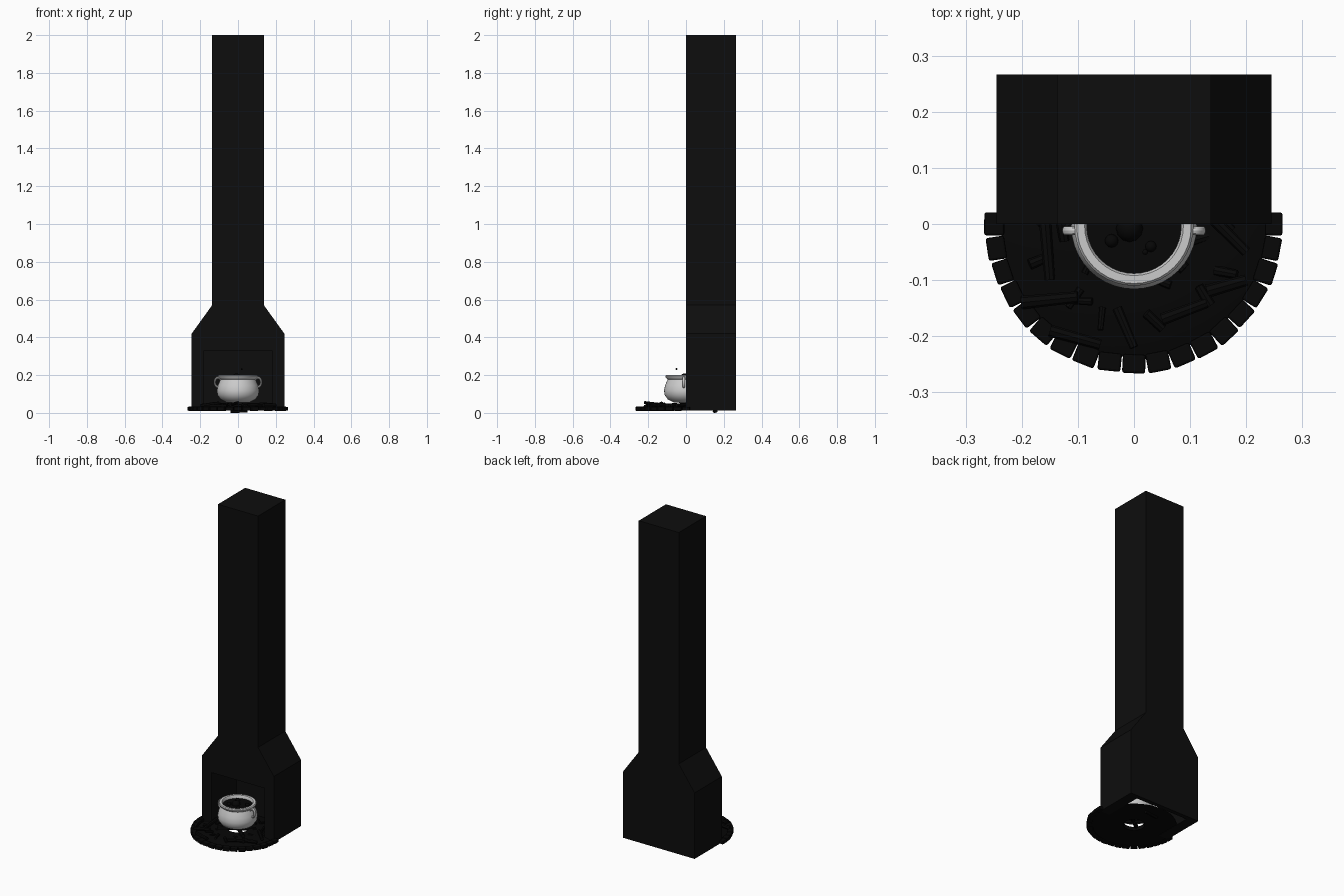
import bpy, bmesh, math, random
from mathutils import Vector, Matrix

random.seed(4)
cube = bpy.data.objects.get("Cube")
if cube:
    bpy.data.objects.remove(cube)


def material(name, rgb):
    m = bpy.data.materials.new(name)
    m.use_nodes = True
    m.diffuse_color = (*rgb, 1)
    m.node_tree.nodes["Principled BSDF"].inputs["Base Color"].default_value = (*rgb, 1)
    return m


SOOT = material("sooty plaster", (.004, .004, .004))
STONE = material("black stone", (.002, .002, .002))
WOOD = material("charred wood", (.0025, .0025, .0025))
IRON = material("pale metal", (.6, .6, .6))


def finish(bm, name, mat, smooth=False):
    bmesh.ops.recalc_face_normals(bm, faces=bm.faces)
    me = bpy.data.meshes.new(name)
    bm.to_mesh(me)
    bm.free()
    ob = bpy.data.objects.new(name, me)
    bpy.context.collection.objects.link(ob)
    me.materials.append(mat)
    if smooth:
        bpy.ops.object.select_all(action='DESELECT')
        ob.select_set(True)
        bpy.context.view_layer.objects.active = ob
        bpy.ops.object.shade_smooth_by_angle(angle=math.radians(45))
    return ob


def extrude_outline(name, outline, y0, y1, mat):
    bm = bmesh.new()
    face = bm.faces.new([bm.verts.new((x, y0, z)) for x, z in outline])
    new = bmesh.ops.extrude_face_region(bm, geom=[face])["geom"]
    bmesh.ops.translate(bm, vec=(0, y1 - y0, 0),
                        verts=[v for v in new if isinstance(v, bmesh.types.BMVert)])
    return finish(bm, name, mat)


def lathe(name, profile, mat, y=0.0, closed=False, steps=40):
    bm = bmesh.new()
    verts = [bm.verts.new((r, 0, z)) for r, z in profile]
    pairs = list(zip(verts, verts[1:])) + ([(verts[-1], verts[0])] if closed else [])
    edges = [bm.edges.new(p) for p in pairs]
    bmesh.ops.spin(bm, geom=verts + edges, cent=(0, 0, 0), axis=(0, 0, 1),
                   angle=math.tau, steps=steps)
    bmesh.ops.remove_doubles(bm, verts=bm.verts, dist=.0001)
    bmesh.ops.translate(bm, vec=(0, y, 0), verts=bm.verts)
    return finish(bm, name, mat, True)


def add_log(bm, a, b, radius):
    a, b = Vector(a), Vector(b)
    turn = (b - a).to_track_quat('Z', 'Y').to_matrix().to_4x4()
    bmesh.ops.create_cone(bm, cap_ends=True, segments=8, radius1=radius,
                          radius2=radius * .85, depth=(b - a).length,
                          matrix=Matrix.Translation((a + b) / 2) @ turn)


# Chimney breast with an open firebox, tapering into a tall flue
half = [(.18, .33), (.18, .012), (.245, .012), (.245, .42), (.137, .57), (.137, 2)]
outline = half + [(-x, z) for x, z in reversed(half)]
extrude_outline("chimney", outline, 0, .24, SOOT)
back = [p for p in half if p[0] != .18]
extrude_outline("chimney_back", back + [(-x, z) for x, z in reversed(back)], .24, .266, SOOT)

# Half ring of rough hearth stones
bm = bmesh.new()
count = 19
for i in range(count):
    angle = math.pi * i / (count - 1)
    size = (.033 + random.uniform(-.003, .003), .041, .022 + random.uniform(-.002, .002))
    place = (Matrix.Rotation(-angle, 4, 'Z') @ Matrix.Translation((.249, 0, .022))
             @ Matrix.Rotation(random.uniform(-.08, .08), 4, 'Z') @ Matrix.Diagonal((*size, 1)))
    bmesh.ops.create_cube(bm, size=1, matrix=place)
stones = finish(bm, "hearth_stones", STONE)
bevel = stones.modifiers.new("worn edges", 'BEVEL')
bevel.width = .004
bevel.segments = 2

# Ash bed, open under the pot
lathe("ash_bed", [(.238, .014), (.2, .026), (.11, .036), (.06, .036), (.06, .014)],
      STONE, closed=True)

# Charred logs and sticks
bm = bmesh.new()
for a, b, r in [((-.16, .02, .04), (-.15, -.1, .04), .011),
                ((-.2, -.14, .035), (-.1, -.13, .05), .012),
                ((.05, -.17, .04), (.13, -.14, .045), .011),
                ((.13, .02, .045), (.2, -.05, .04), .011),
                ((-.03, -.15, .045), (0, -.22, .055), .009),
                ((-.15, -.19, .035), (-.06, -.215, .035), .011),
                ((.13, -.12, .04), (.2, -.1, .04), .012),
                ((-.09, -.07, .04), (.08, .06, .03), .013),
                ((-.07, .07, .03), (.09, -.08, .04), .013)]:
    add_log(bm, a, b, r)
for i in range(30):
    angle, dist = random.uniform(0, math.tau), random.uniform(.08, .19)
    mid = Vector((dist * math.cos(angle), dist * math.sin(angle), random.uniform(.03, .045)))
    mid.x = max(-.16, min(.16, mid.x)) if mid.y > -.02 else mid.x
    heading = random.uniform(0, math.tau)
    half_len = Vector((math.cos(heading), math.sin(heading), random.uniform(-.3, .3))) * .02
    add_log(bm, mid - half_len, mid + half_len, random.uniform(.006, .011))
add_log(bm, (-.04, .15, .009), (.05, .16, .009), .009)
finish(bm, "charred_logs", WOOD)

# Round cauldron with a flared rim and hollow inside
POT_Y = -.004
lathe("cauldron", [(0, .052), (.06, .055), (.092, .071), (.109, .095), (.112, .118),
                   (.107, .145), (.097, .168), (.093, .178), (.104, .187), (.106, .195),
                   (.102, .2), (.088, .2), (.084, .194), (.084, .17), (0, .17)], IRON, POT_Y)
lathe("brew", [(0, .182), (.0845, .182), (.0845, .176), (0, .176)], STONE, POT_Y)

# Ear handles on both sides
for side, name in ((1, "left_handle"), (-1, "right_handle")):
    bpy.ops.mesh.primitive_torus_add(major_segments=24, minor_segments=10, major_radius=.02,
                                     minor_radius=.006, location=(side * .106, -.012, .162),
                                     rotation=(math.pi / 2, 0, 0))
    ring = bpy.context.object
    ring.name = name
    ring.scale = (.85, 1.2, 1.3)
    ring.data.materials.append(IRON)
    bpy.ops.object.shade_smooth_by_angle()

# Bubbles on and above the brew
bm = bmesh.new()
for x, y, z, r in [(-.008, -.008, .185, .024), (.03, -.04, .184, .01), (-.04, -.03, .184, .012),
                   (.02, -.05, .232, .005), (.05, .02, .184, .012), (-.03, .04, .184, .014)]:
    bmesh.ops.create_uvsphere(bm, u_segments=12, v_segments=8, radius=r,
                              matrix=Matrix.Translation((x, y, z)))
finish(bm, "bubbles", STONE, True)
